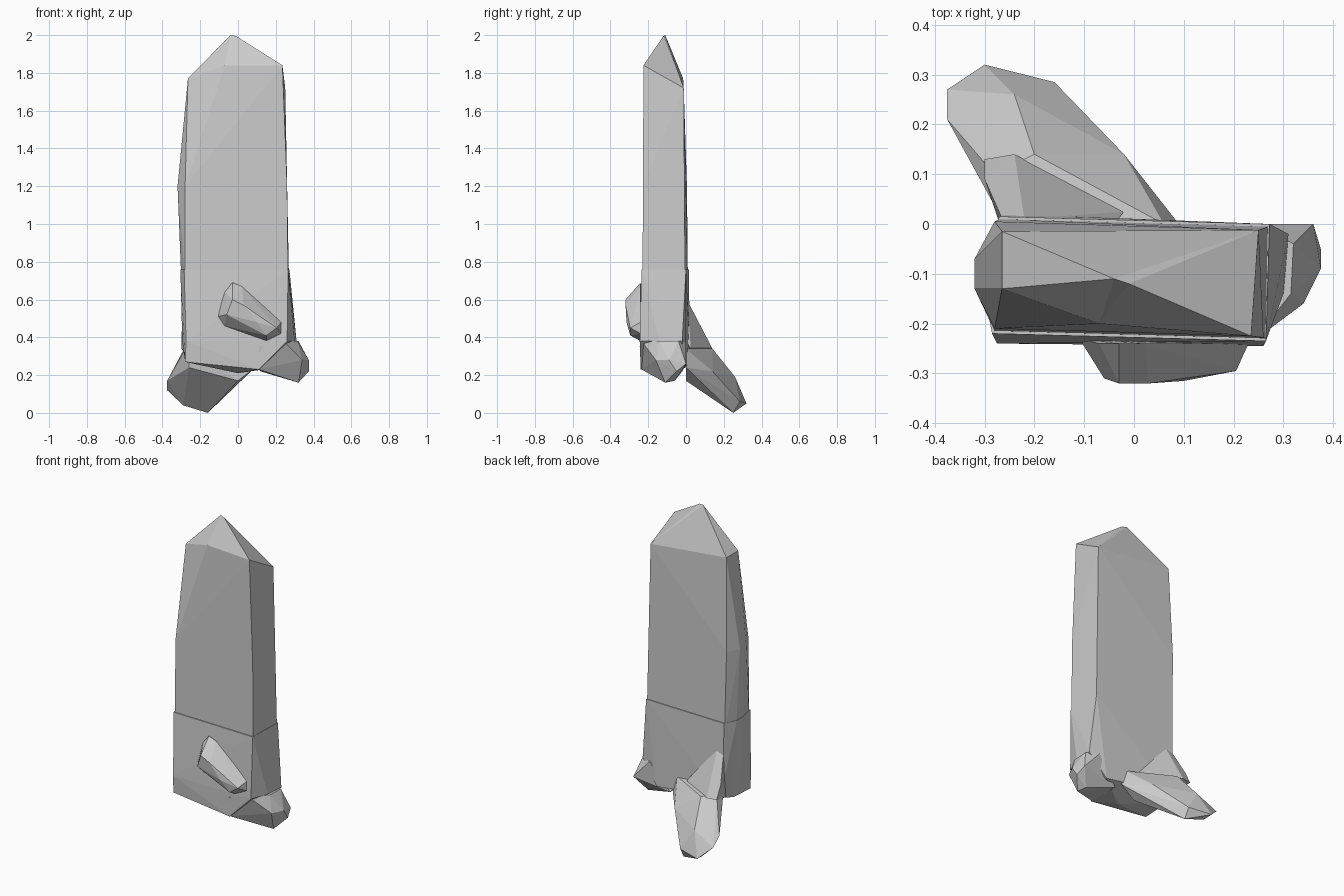
import bpy
import bmesh

default_cube = bpy.data.objects.get("Cube")
if default_cube:
    bpy.data.objects.remove(default_cube, do_unlink=True)

# One plain stone colour for every part
stone = bpy.data.materials.new("stone grey")
stone.use_nodes = True
stone_colour = (.6, .6, .6, 1)
stone.diffuse_color = stone_colour
for node in stone.node_tree.nodes:
    if node.type == 'BSDF_PRINCIPLED':
        node.inputs["Base Color"].default_value = stone_colour
        node.inputs["Roughness"].default_value = .9


def ring(height, *corners):
    """Level cross-section: the (x, y) corners at one height."""
    return [(x, y, height) for x, y in corners]


def faceted_stone(name, points):
    """Flat-faced stone wrapped tightly around its corner points."""
    bm = bmesh.new()
    for point in points:
        bm.verts.new(point)
    result = bmesh.ops.convex_hull(bm, input=list(bm.verts))
    unused = {item for item in result["geom_interior"] + result["geom_unused"]
              if isinstance(item, bmesh.types.BMVert)}
    bmesh.ops.delete(bm, geom=list(unused), context='VERTS')
    bmesh.ops.dissolve_limit(bm, angle_limit=.02,
                             verts=list(bm.verts), edges=list(bm.edges))
    bmesh.ops.recalc_face_normals(bm, faces=list(bm.faces))
    mesh = bpy.data.meshes.new(name)
    bm.to_mesh(mesh)
    bm.free()
    mesh.materials.append(stone)
    stone_object = bpy.data.objects.new(name, mesh)
    bpy.context.scene.collection.objects.link(stone_object)
    return stone_object


# Tall shaft with a chamfered left side and a pointed cap
faceted_stone(
    "shaft",
    ring(.7, (-.3, -.12), (-.28, -.215), (.265, -.23), (.27, -.005),
         (-.27, .01), (-.3, -.06))
    + ring(1.2, (-.32, -.13), (-.28, -.21), (.26, -.228), (.262, -.008),
           (-.28, .005), (-.32, -.07))
    + [(-.265, -.13, 1.77), (-.265, -.015, 1.77), (-.07, -.2, 1.84),
       (.235, -.225, 1.84), (.25, -.012, 1.72),
       (-.04, -.11, 2), (-.01, -.12, 1.995)])

# Slightly wider block at the foot of the shaft
faceted_stone(
    "base_block",
    ring(.76, (-.305, -.12), (-.285, -.22), (.265, -.235), (.272, .0),
         (-.27, .015), (-.305, -.06))
    + ring(.38, (-.295, -.12), (-.275, -.24), (.26, -.245), (.31, -.02),
           (.3, -.14), (-.265, .02))
    + [(-.28, -.23, .27), (-.28, -.06, .28), (-.25, .02, .3),
       (.11, -.24, .23), (.0, -.14, .21), (.2, .0, .24)])

# Knob on the lower left side
faceted_stone(
    "side_knob",
    ring(.38, (.24, -.235), (.315, -.14), (.32, -.04), (.25, .0))
    + [(.11, -.245, .35), (.11, -.235, .23), (.12, -.02, .22),
       (.34, -.16, .28), (.375, -.09, .28), (.375, -.05, .22),
       (.36, .0, .26), (.32, -.11, .16), (.3, -.06, .17)])

# Small slanted stone on the front
faceted_stone(
    "front_stone",
    [(-.03, -.24, .69), (-.07, -.24, .64), (-.11, -.23, .51),
     (-.07, -.24, .46), (.15, -.24, .38), (.23, -.24, .42),
     (.23, -.24, .48), (.02, -.24, .67),
     (-.03, -.32, .6), (-.06, -.31, .52), (.03, -.32, .57),
     (.1, -.315, .48), (.205, -.295, .45), (.15, -.295, .41)])

# Large foot splaying out behind
faceted_stone(
    "back_foot",
    [(-.26, .0, .37), (.06, .0, .34), (.09, .0, .24), (.0, .0, .17),
     (-.28, .1, .35), (-.2, .14, .34), (-.02, .14, .22),
     (-.375, .21, .17), (-.375, .27, .12), (-.3, .32, .05),
     (-.24, .26, .19), (-.16, .285, .06), (-.16, .25, .0),
     (-.29, .26, .04), (-.08, .17, .09), (-.26, .02, .24)])

# Wedge between the foot and the shaft
faceted_stone(
    "back_wedge",
    [(-.26, .0, .6), (-.22, .01, .59), (-.3, .09, .42),
     (-.3, .13, .34), (-.24, .14, .34), (-.02, .025, .34),
     (-.27, .0, .3), (-.04, .0, .38)])
